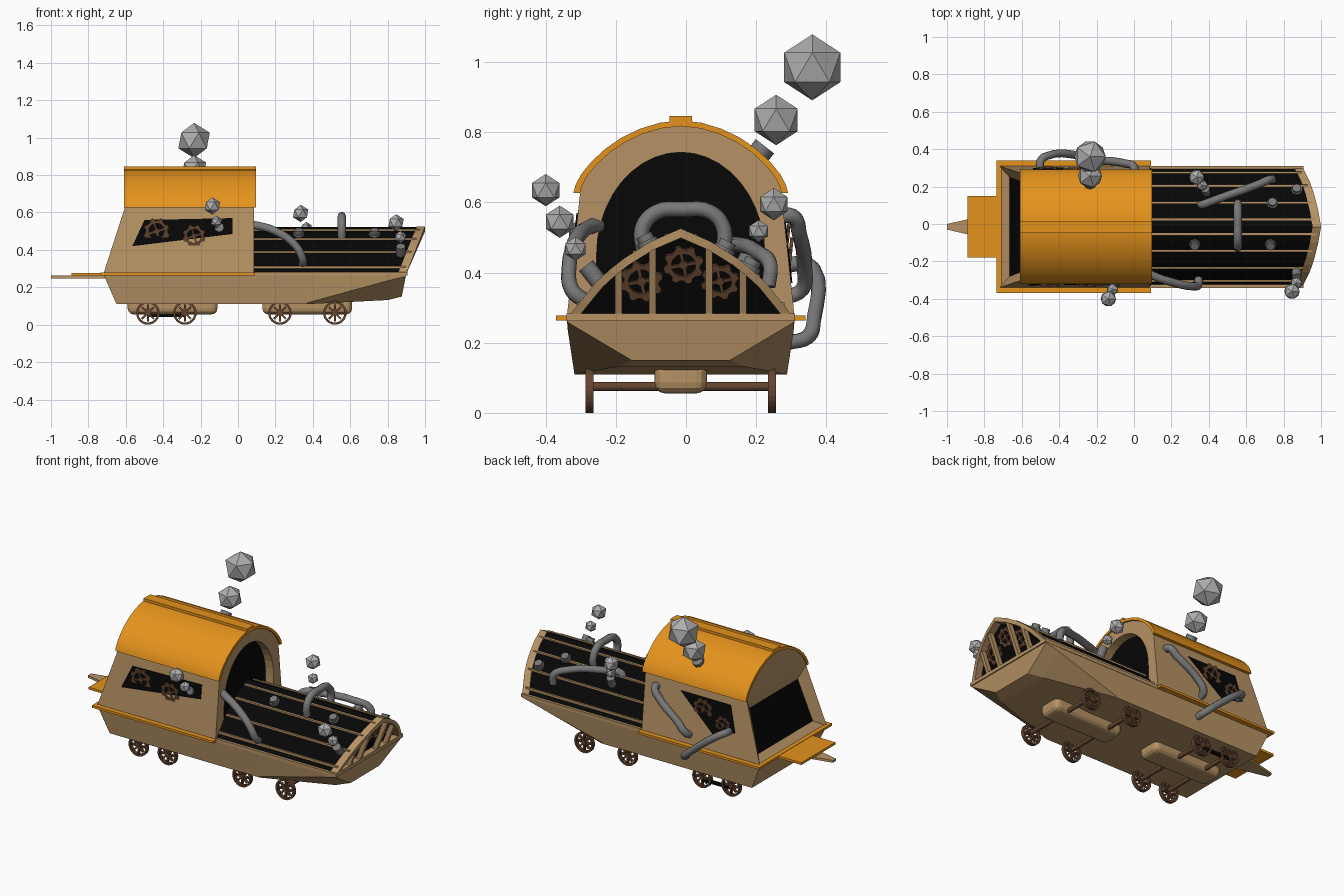
import bpy, bmesh
from math import sin, cos, pi, radians
from mathutils import Matrix, Vector

if "Cube" in bpy.data.objects:
    bpy.data.objects.remove(bpy.data.objects["Cube"])

C = -0.015  # symmetry plane of the vehicle


def material(name, rgb):
    m = bpy.data.materials.new(name)
    m.diffuse_color = (*rgb, 1)
    m.use_nodes = True
    m.node_tree.nodes["Principled BSDF"].inputs["Base Color"].default_value = m.diffuse_color
    return m


TAN = material("tan_wood", (0.47, 0.29, 0.13))
ORANGE = material("orange_paint", (0.78, 0.29, 0.012))
BROWN = material("brown_metal", (0.13, 0.06, 0.03))
BLACK = material("black_panel", (0.002, 0.002, 0.002))
STEEL = material("steel", (0.19, 0.19, 0.19))
SMOKE = material("smoke", (0.42, 0.42, 0.42))


def loft(bm, rings, closed=False):
    vs = [[bm.verts.new(p) for p in r] for r in rings]
    n = len(vs[0])
    for a, b in zip(vs, vs[1:] + vs[:1] if closed else vs[1:]):
        for i in range(n):
            j = (i + 1) % n
            bm.faces.new((a[i], a[j], b[j], b[i]))
    if not closed:
        bm.faces.new(vs[0])
        bm.faces.new(vs[-1])


def finish(name, bm, mats, y=C, matrix=None, smooth=False):
    bmesh.ops.recalc_face_normals(bm, faces=bm.faces)
    me = bpy.data.meshes.new(name)
    bm.to_mesh(me)
    bm.free()
    ob = bpy.data.objects.new(name, me)
    bpy.context.collection.objects.link(ob)
    for m in mats:
        me.materials.append(m)
    ob.matrix_world = Matrix.Translation((0, y, 0)) @ (matrix or Matrix())
    if smooth:
        bpy.ops.object.select_all(action='DESELECT')
        ob.select_set(True)
        bpy.context.view_layer.objects.active = ob
        bpy.ops.object.shade_smooth_by_angle(angle=radians(35))
    return ob


def solid(name, rings, mat, **kw):
    bm = bmesh.new()
    loft(bm, rings)
    return finish(name, bm, [mat], **kw)


def box(name, x0, x1, y0, y1, z0, z1, mat):
    return solid(name, [[(x, y0, z0), (x, y1, z0), (x, y1, z1), (x, y0, z1)] for x in (x0, x1)], mat)


def wheel(name, loc, r, rim, width, spokes, mat, rot, teeth=0):
    """Spoked wheel, or gear when it has teeth."""
    bm = bmesh.new()
    n, h = (teeth * 4 if teeth else 24), width / 2
    rings = []
    for i in range(n):
        a = 2 * pi * i / n
        ro = r * 0.82 if teeth and i % 4 > 1 else r
        ri = r * 0.82 - rim if teeth else r - rim
        rings.append([(q * cos(a), q * sin(a), z) for q, z in ((ro, -h), (ro, h), (ri, h), (ri, -h))])
    loft(bm, rings, closed=True)
    s, k = r * 0.08, h * 0.7
    for i in range(spokes):
        m = Matrix.Rotation(2 * pi * i / spokes, 3, 'Z')
        loft(bm, [[m @ Vector((x, y, z)) for y, z in ((-s, -k), (s, -k), (s, k), (-s, k))]
                  for x in (0, r * 0.82 - rim * 0.5)])
    loft(bm, [[(r * 0.22 * cos(i * pi / 4), r * 0.22 * sin(i * pi / 4), z) for i in range(8)] for z in (-h, h)])
    return finish(name, bm, [mat], matrix=Matrix.Translation(loc) @ rot)


def pipe(name, pts, r=0.022, mat=STEEL):
    cu = bpy.data.curves.new(name, 'CURVE')
    cu.dimensions = '3D'
    cu.bevel_depth, cu.bevel_resolution, cu.resolution_u = r, 2, 4
    cu.use_fill_caps = True
    sp = cu.splines.new('BEZIER')
    sp.bezier_points.add(len(pts) - 1)
    for b, p in zip(sp.bezier_points, pts):
        b.co = p
        b.handle_left_type = b.handle_right_type = 'AUTO'
    cu.materials.append(mat)
    ob = bpy.data.objects.new(name, cu)
    bpy.context.collection.objects.link(ob)


def mirrored(half):
    """Complete a half arch that ends on the centre line."""
    return half + [(-y, z) for y, z in reversed(half[:-1])]


# Hull with raked stern, flat sides and a chine rising to the bow
hull = [(-0.72, -0.653, 0.304, 0.117, -0.65, 0.303, 0.11), (0.37, 0.37, 0.304, 0.117, 0.37, 0.303, 0.11),
        (0.80, 0.80, 0.322, 0.235, 0.80, 0.18, 0.132), (0.90, 0.897, 0.322, 0.258, 0.875, 0.14, 0.15)]
solid("hull", [[(xt, -0.325, 0.272), (xc, -yc, zc), (xb, -yb, zb), (xb, yb, zb), (xc, yc, zc), (xt, 0.325, 0.272)]
               for xt, xc, yc, zc, xb, yb, zb in hull], TAN)
box("hull_rim", -0.735, 0.09, -0.355, 0.355, 0.264, 0.278, ORANGE)
box("deck_sill", 0.09, 0.905, -0.326, 0.326, 0.262, 0.283, TAN)

# Stern platform and spike
box("stern_platform", -0.89, -0.70, -0.165, 0.165, 0.262, 0.276, ORANGE)
solid("stern_spike", [[(x, -w, 0.248), (x, w, 0.248), (x, w, 0.262), (x, -w, 0.262)]
                      for x, w in ((-1.0, 0.015), (-0.89, 0.04), (-0.70, 0.09))], TAN)

# Cabin: sloped back with a recessed window, arched gable, door cut in the front
roof_out = mirrored([(0.306, 0.627), (0.30, 0.65), (0.284, 0.68), (0.255, 0.716), (0.216, 0.752), (0.17, 0.784),
                     (0.116, 0.810), (0.06, 0.827), (0, 0.834)])
roof_in = [(y * 0.938, 0.627 + (z - 0.627) * 0.92) for y, z in roof_out]
prof = [(0.325, 0.27)] + roof_in + [(-0.325, 0.27)]
bm = bmesh.new()
back = [bm.verts.new((-0.72 if z < 0.3 else -0.605, y, z)) for y, z in prof]
front = [bm.verts.new((0.085, y, z)) for y, z in prof]
for i in range(len(prof)):
    j = (i + 1) % len(prof)
    bm.faces.new((back[i], back[j], front[j], front[i]))
bm.faces.new(front)
bm.faces.new(back[1:-1])
rear = bm.faces.new((back[0], back[1], back[-2], back[-1]))
bmesh.ops.recalc_face_normals(bm, faces=bm.faces)
bmesh.ops.inset_individual(bm, faces=[rear], thickness=0.08, depth=-0.04)
rear.material_index = 1
cabin = finish("cabin", bm, [TAN, BLACK])
door = [(0.24, 0.285)] + [(0.24 * cos(pi * i / 20), 0.45 + 0.293 * sin(pi * i / 20)) for i in range(21)] \
    + [(-0.24, 0.285)]
cutter = solid("door_cutter", [[(x, y, z) for y, z in door] for x in (0.02, 0.2)], TAN)
cutter.hide_render = True
cutter.hide_viewport = True
mod = cabin.modifiers.new("door", 'BOOLEAN')
mod.operation, mod.solver, mod.object = 'DIFFERENCE', 'EXACT', cutter
solid("door_panel", [[(x, y, z) for y, z in door] for x in (0.015, 0.03)], BLACK)

# Roof shell and ridge
solid("roof", [[(-0.61, yo, zo), (-0.61, yi, zi), (0.095, yi, zi), (0.095, yo, zo)]
               for (yo, zo), (yi, zi) in zip(roof_out, roof_in)], ORANGE, smooth=True)
box("roof_ridge", -0.61, 0.095, -0.032, 0.032, 0.818, 0.846, ORANGE)


# Side windows with gears
def wall(z):
    return 0.325 - (z - 0.27) * 0.106


near = [(-0.5, 0.56), (-0.03, 0.57), (-0.03, 0.485), (-0.565, 0.42)]
far = [(-0.5, 0.575), (-0.16, 0.575), (-0.40, 0.37), (-0.54, 0.42)]
sides = [(-1, near, [(-0.435, 0.50, 0.07), (-0.235, 0.475, 0.062)]),
         (1, far, [(-0.32, 0.51, 0.066), (-0.46, 0.45, 0.052)])]
for s, win, gears in sides:
    tag = "near" if s < 0 else "far"
    solid(tag + "_window", [[(x, s * (wall(z) + d), z) for x, z in win] for d in (-0.01, 0.004)], BLACK)
    for x, z, r in gears:
        wheel(tag + "_window_gear", (x, s * (wall(z) + 0.006), z), r, r * 0.22, 0.01, 4, BROWN,
              Matrix.Rotation(radians(90 - s * 6.1), 4, 'X') @ Matrix.Rotation(0.3, 4, 'Z'), teeth=8)

# Pointed barrel deck with a raked front
half = [(0.318, 0.272), (0.285, 0.315), (0.24, 0.37), (0.20, 0.407), (0.16, 0.438), (0.085, 0.485), (0, 0.522)]
deck = mirrored(half)


def rake(z):
    return 0.90 + (z - 0.272) * 0.4


def deck_z(y):
    for (y1, z1), (y0, z0) in zip(half, half[1:]):
        if y0 <= abs(y) <= y1:
            return z0 + (z1 - z0) * (abs(y) - y0) / (y1 - y0)


solid("deck", [[(0.08, y, z) for y, z in deck], [(rake(z) - 0.04, y, z) for y, z in deck]], BLACK)
for y in (-0.29, -0.22, -0.13, -0.04, 0.04, 0.13, 0.22, 0.29):
    z = deck_z(y)
    solid("deck_rib", [[(x, y + a, z + b) for a, b in ((-.006, -.008), (.006, -.008), (.006, .006), (-.006, .006))]
                       for x in (0.085, rake(z) - 0.02)], TAN)
solid("prow_arch", [[(rake(z) - d, y * k, 0.262 + (z - 0.262) * m)
                     for d, k, m in ((0, 1.01, 1.015), (0, 0.92, 0.91), (0.045, 0.92, 0.91), (0.045, 1.01, 1.015))]
                    for y, z in deck], TAN)
for y in (-0.178, -0.08, 0.08, 0.178):
    solid("prow_post", [[(rake(z) - d, y + w, z) for d, w in ((0, -.01), (0, .01), (.03, .01), (.03, -.01))]
                        for z in (0.275, deck_z(y) - 0.01)], TAN)
for y, z, r in ((-0.112, 0.375, 0.062), (0.008, 0.422, 0.058), (0.112, 0.375, 0.055)):
    wheel("prow_gear", (rake(z) - 0.034, y, z), r, r * 0.22, 0.012, 4, BROWN,
          Matrix.Rotation(radians(111.8), 4, 'Y') @ Matrix.Rotation(0.2, 4, 'Z'), teeth=8)

# Wheels, axles, underbody tanks, coupling rod
for x in (-0.482, -0.284, 0.224, 0.518):
    for s in (-1, 1):
        wheel("wheel", (x, s * 0.26, 0.063), 0.063, 0.012, 0.022, 8, BROWN, Matrix.Rotation(pi / 2, 4, 'X'))
    pipe("axle", [(x, C - 0.26, 0.075), (x, C + 0.26, 0.075)], 0.013, BROWN)
for x0, x1 in ((-0.59, -0.11), (0.13, 0.61)):
    tank = box("underbody_tank", x0, x1, -0.075, 0.075, 0.055, 0.15, TAN)
    bev = tank.modifiers.new("round", 'BEVEL')
    bev.width, bev.segments = 0.032, 3
box("coupling_rod", -0.48, -0.285, 0.256, 0.268, 0.04, 0.06, BLACK)

# Steam pipes
pipe("cabin_to_deck_pipe", [(0.06, -0.25, 0.535), (0.10, -0.275, 0.53), (0.20, -0.31, 0.50),
                            (0.31, -0.333, 0.42), (0.345, -0.325, 0.35), (0.345, -0.29, 0.32)])
pipe("deck_hoop_pipe", [(0.555, -0.12, 0.46), (0.555, -0.125, 0.525), (0.555, -0.085, 0.572), (0.555, -0.01, 0.58),
                        (0.555, 0.07, 0.572), (0.555, 0.108, 0.525), (0.555, 0.105, 0.46)])
pipe("deck_side_pipe", [(0.35, 0.10, 0.44), (0.37, 0.105, 0.475), (0.45, 0.135, 0.48), (0.66, 0.21, 0.455),
                        (0.73, 0.24, 0.42), (0.74, 0.235, 0.36)])
pipe("upper_cabin_pipe", [(0.0, 0.26, 0.56), (0.0, 0.305, 0.56), (-0.04, 0.322, 0.515),
                          (-0.18, 0.338, 0.41), (-0.23, 0.33, 0.35), (-0.235, 0.29, 0.33)])
pipe("lower_cabin_pipe", [(-0.50, 0.28, 0.42), (-0.50, 0.335, 0.425), (-0.47, 0.362, 0.41),
                          (-0.29, 0.365, 0.27), (-0.23, 0.345, 0.215), (-0.215, 0.29, 0.20)])

# Capped vents on the deck
for x, y in ((0.74, 0.107), (0.87, 0.18), (0.325, -0.107), (0.73, -0.107)):
    d = Vector((0, 0.5 if y > 0 else -0.5, 1)).normalized()
    p = Vector((x, y, deck_z(y - C)))
    pipe("deck_vent", [p - d * 0.02, p + d * 0.03], 0.024)
    pipe("deck_vent_base", [p - d * 0.02, p + d * 0.012], 0.031)

# Smoking nozzles with faceted puffs
groups = [((-0.235, 0.19, 0.715), (-0.235, 0.225, 0.76), [(-0.235, 0.257, 0.835, 0.072), (-0.235, 0.36, 0.985, 0.094)]),
          ((-0.09, -0.27, 0.50), (-0.10, -0.325, 0.52), [(-0.115, -0.35, 0.55, 0.033), (-0.137, -0.40, 0.635, 0.046)]),
          ((0.87, -0.25, 0.375), (0.87, -0.285, 0.42), [(0.868, -0.315, 0.468, 0.034), (0.845, -0.36, 0.545, 0.046)]),
          ((0.385, 0.165, 0.42), (0.38, 0.19, 0.475), [(0.365, 0.207, 0.518, 0.032), (0.335, 0.25, 0.595, 0.046)])]
for a, b, puffs in groups:
    pipe("smoke_nozzle", [a, b], 0.033 if a[2] > 0.7 else 0.025)
    for x, y, z, r in puffs:
        bm = bmesh.new()
        bmesh.ops.create_icosphere(bm, subdivisions=1, radius=r)
        finish("smoke_puff", bm, [SMOKE], y=0, matrix=Matrix.Translation((x, y, z)))
